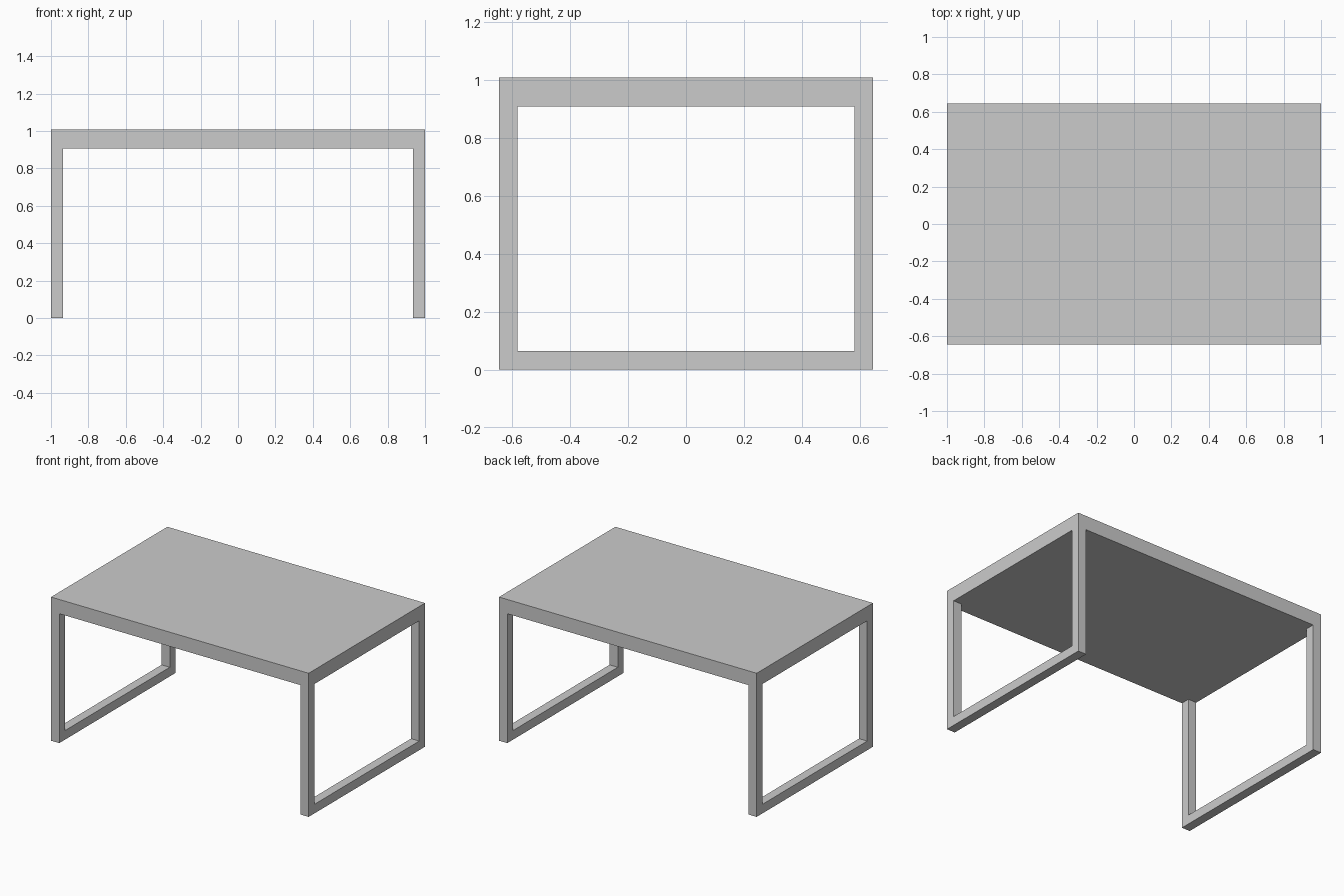
import bpy

if "Cube" in bpy.data.objects:
    bpy.data.objects.remove(bpy.data.objects["Cube"])

W, D, H = 1.0, 0.645, 1.008   # half width, half depth, height
T = 0.064                     # square bar thickness
UNDER = 0.908                 # underside of the top


def box(name, lo, hi):
    bpy.ops.mesh.primitive_cube_add(size=1, location=[(a + b) / 2 for a, b in zip(lo, hi)])
    ob = bpy.context.object
    ob.name = name
    ob.scale = [b - a for a, b in zip(lo, hi)]
    bpy.ops.object.transform_apply(location=True, rotation=False, scale=True)
    return ob


def mirror(ob, x, y):
    m = ob.modifiers.new("Mirror", 'MIRROR')
    m.use_axis = (x, y, False)
    m.use_mirror_merge = False


# Thick solid table top
box("table_top", (-W, -D, UNDER), (W, D, H))

# Four corner legs
legs = box("legs", (W - T, D - T, 0), (W, D, UNDER))
mirror(legs, True, True)

# Floor rails joining the legs at each end
rails = box("floor_rails", (W - T, -D + T, 0), (W, D - T, T))
mirror(rails, True, False)

# Put origins on the world centre so the mirrors work across it
for ob in (legs, rails):
    assert ob.location.length < 1e-6
